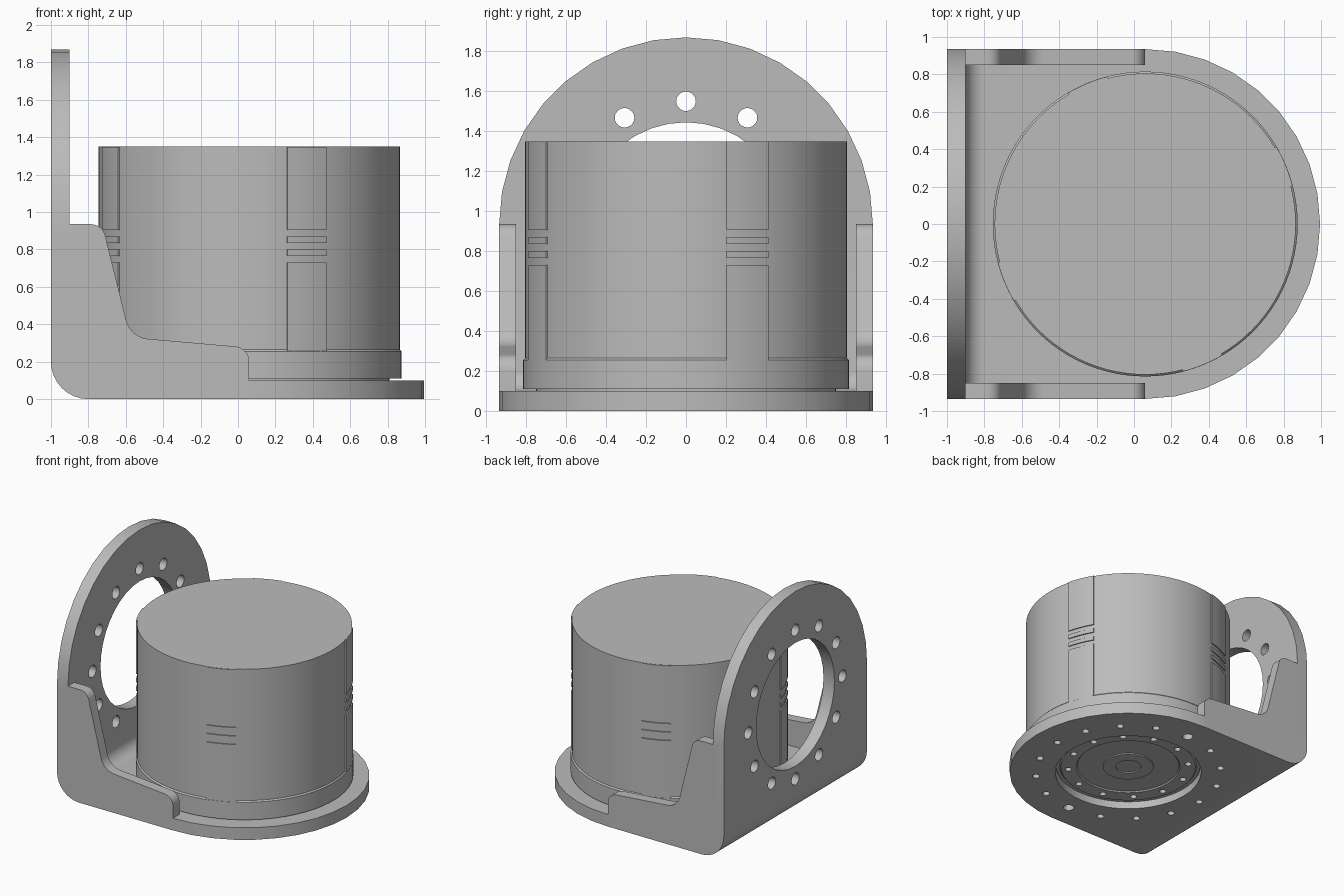
import bpy, bmesh, math
from math import cos, sin, radians, pi
from mathutils import Vector

if "Cube" in bpy.data.objects:
    bpy.data.objects.remove(bpy.data.objects["Cube"], do_unlink=True)

grey = bpy.data.materials.new("neutral grey")
grey.use_nodes = True
grey.diffuse_color = (0.5, 0.5, 0.5, 1)
grey.node_tree.nodes["Principled BSDF"].inputs["Base Color"].default_value = (0.5, 0.5, 0.5, 1)

R = 0.935            # half width of the bracket
CX = 0.06            # motor axis
T = 0.1              # plate thickness


def finish(name, bm):
    bmesh.ops.recalc_face_normals(bm, faces=bm.faces)
    mesh = bpy.data.meshes.new(name)
    bm.to_mesh(mesh)
    bm.free()
    mesh.materials.append(grey)
    obj = bpy.data.objects.new(name, mesh)
    bpy.context.collection.objects.link(obj)
    return obj


def add_prism(bm, pts, axis, lo, hi):
    """Extrude a 2D outline along an axis; the outline uses the other two axes in order."""
    def place(p, h):
        c = list(p)
        c.insert(axis, h)
        return bm.verts.new(c)
    face = bm.faces.new([place(p, lo) for p in pts])
    ext = bmesh.ops.extrude_face_region(bm, geom=[face])
    shift = Vector((0, 0, 0))
    shift[axis] = hi - lo
    bmesh.ops.translate(bm, vec=shift, verts=[v for v in ext["geom"] if isinstance(v, bmesh.types.BMVert)])


def prism(name, pts, axis, lo, hi):
    bm = bmesh.new()
    add_prism(bm, pts, axis, lo, hi)
    return finish(name, bm)


def arc(cx, cy, r, a0, a1, n):
    return [(cx + r * cos(radians(a0 + (a1 - a0) * i / n)),
             cy + r * sin(radians(a0 + (a1 - a0) * i / n))) for i in range(n + 1)]


def circle(cx, cy, r, n):
    return arc(cx, cy, r, 0, 360, n)[:-1]


def fillet(corners, n=8):
    """Outline from (x, y, radius) corners, rounding each one."""
    out = []
    for i, (x, y, r) in enumerate(corners):
        p = Vector((x, y))
        if r == 0:
            out.append((x, y))
            continue
        a = (Vector(corners[i - 1][:2]) - p).normalized()
        b = (Vector(corners[(i + 1) % len(corners)][:2]) - p).normalized()
        half = a.angle(b) / 2
        mid = p + (a + b).normalized() * (r / sin(half))
        s, e = p + a * (r / math.tan(half)) - mid, p + b * (r / math.tan(half)) - mid
        for k in range(n + 1):
            d = s.slerp(e, k / n) if hasattr(s, "slerp") else s.lerp(e, k / n)
            out.append(tuple(mid + d.normalized() * r))
    return out


def boolean(obj, other, op):
    mod = obj.modifiers.new(op.lower(), 'BOOLEAN')
    mod.operation, mod.object, mod.solver = op, other, 'EXACT'
    bpy.context.view_layer.objects.active = obj
    bpy.ops.object.modifier_apply(modifier=mod.name)
    bpy.data.objects.remove(other, do_unlink=True)


def smooth(obj, angle=35):
    bpy.ops.object.select_all(action='DESELECT')
    obj.select_set(True)
    bpy.context.view_layer.objects.active = obj
    bpy.ops.object.shade_smooth_by_angle(angle=radians(angle))


# Bracket: bent plate trimmed to its round base and round upright
bracket = prism("bracket", fillet([(-1, 0, 0.2), (1, 0, 0), (1, T, 0), (-0.9, T, 0.1),
                                   (-0.9, 2 * R, 0), (-1, 2 * R, 0)]), 1, -R, R)
base_outline = [(-1.1, -R)] + arc(CX, 0, R, -90, 90, 18) + [(-1.1, R)]
boolean(bracket, prism("trim", base_outline, 2, -0.1, 2), 'INTERSECT')
back_outline = [(R, -0.1)] + arc(0, R, R, 0, 180, 18) + [(-R, -0.1)]
boolean(bracket, prism("trim", back_outline, 0, -1.1, 1.1), 'INTERSECT')

# Side gussets
gusset = fillet([(-1, 0, 0.2), (CX, 0, 0), (CX, 0.275, 0.08), (-0.575, 0.33, 0.13),
                 (-0.725, R, 0.08), (-1, R, 0)])
for lo, hi in ((-R, -0.85), (0.85, R)):
    boolean(bracket, prism("gusset", gusset, 1, lo, hi), 'UNION')

# Holes in the upright
bm = bmesh.new()
add_prism(bm, circle(0, R, 0.51, 36), 0, -1.1, -0.85)
for i in range(12):
    a = i * pi / 6
    add_prism(bm, circle(0.615 * cos(a), R + 0.615 * sin(a), 0.049, 20), 0, -1.1, -0.8)
boolean(bracket, finish("upright_cutter", bm), 'DIFFERENCE')

# Holes in the base, two of them wider
bm = bmesh.new()
add_prism(bm, circle(CX, 0, 0.575, 48), 2, -0.1, 0.2)
for i in range(16):
    a = i * pi / 8
    r = 0.042 if i in (4, 12) else 0.028
    add_prism(bm, circle(CX + 0.73 * cos(a), 0.73 * sin(a), r, 16), 2, -0.1, 0.2)
boolean(bracket, finish("base_cutter", bm), 'DIFFERENCE')
smooth(bracket, 25)

# Motor body: turned profile with stepped underside
profile = [(0, 0.06), (0.1, 0.06), (0.1, 0.05), (0.2, 0.05), (0.2, 0.06), (0.4, 0.06),
           (0.41, 0.05), (0.53, 0.05), (0.54, 0.06), (0.57, 0.06), (0.57, T), (0.75, T),
           (0.75, 0.11), (0.815, 0.11), (0.815, 0.255), (0.805, 0.265), (0.805, 1.35), (0, 1.35)]
bm = bmesh.new()
ring = [bm.verts.new((r, 0, z)) for r, z in profile]
edges = [bm.edges.new(pair) for pair in zip(ring, ring[1:])]
bmesh.ops.spin(bm, geom=ring + edges, cent=(0, 0, 0), axis=(0, 0, 1), angle=2 * pi,
               steps=96, use_duplicate=False)
bmesh.ops.remove_doubles(bm, verts=bm.verts, dist=0.0005)
bmesh.ops.translate(bm, vec=(CX, 0, 0), verts=bm.verts)
motor = finish("motor_body", bm)

# Screw holes under the motor
bm = bmesh.new()
for i in range(12):
    a = (i + 0.5) * pi / 6
    add_prism(bm, circle(CX + 0.475 * cos(a), 0.475 * sin(a), 0.026, 16), 2, 0, 0.09)
boolean(motor, finish("screw_cutter", bm), 'DIFFERENCE')
smooth(motor)

# Raised vertical ribs, each broken by three slots
bm = bmesh.new()
for i in range(4):
    mid = 22.5 + 90 * i
    outline = arc(CX, 0, 0.814, mid - 8, mid + 8, 6) + arc(CX, 0, 0.79, mid + 8, mid - 8, 6)
    for lo, hi in ((0.25, 0.73), (0.765, 0.8), (0.835, 0.87), (0.905, 1.349)):
        add_prism(bm, outline, 2, lo, hi)
smooth(finish("motor_ribs", bm))
